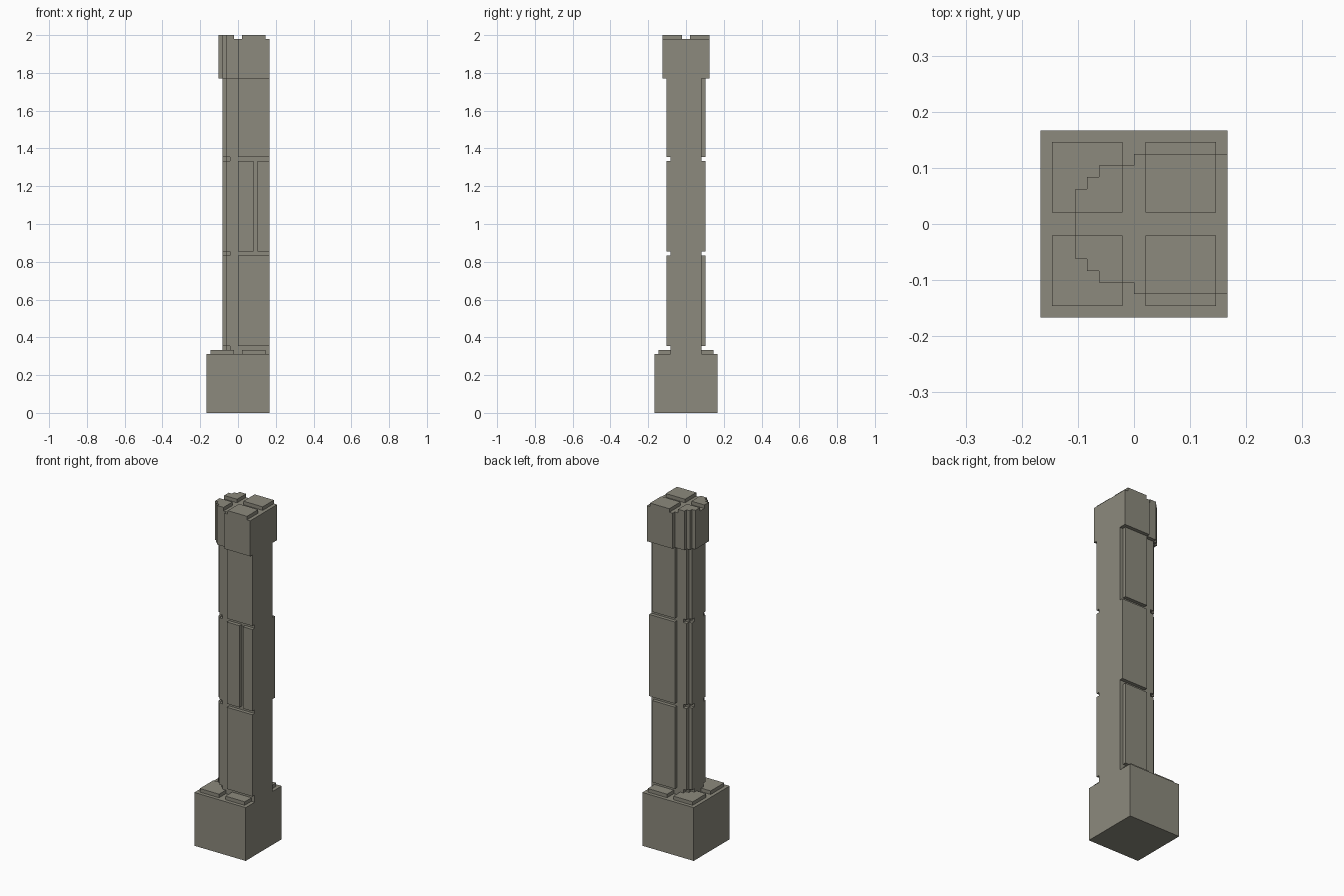
import bpy
import bmesh

U = 1 / 48  # modelling grid: every dimension is a whole number of these

cube = bpy.data.objects.get("Cube")
if cube:
    bpy.data.objects.remove(cube, do_unlink=True)

stone = bpy.data.materials.new("grey_stone")
stone.use_nodes = True
STONE = (0.262, 0.253, 0.205, 1)
stone.diffuse_color = STONE
stone.node_tree.nodes["Principled BSDF"].inputs["Base Color"].default_value = STONE


def prism(name, outline, z0, z1):
    """Extrude a flat outline from z0 to z1, in grid units."""
    bm = bmesh.new()
    face = bm.faces.new([bm.verts.new((x * U, y * U, z0 * U)) for x, y in outline])
    top = bmesh.ops.extrude_face_region(bm, geom=[face])["geom"]
    verts = [v for v in top if isinstance(v, bmesh.types.BMVert)]
    bmesh.ops.translate(bm, vec=(0, 0, (z1 - z0) * U), verts=verts)
    bmesh.ops.recalc_face_normals(bm, faces=bm.faces)
    mesh = bpy.data.meshes.new(name)
    bm.to_mesh(mesh)
    bm.free()
    mesh.materials.append(stone)
    obj = bpy.data.objects.new(name, mesh)
    bpy.context.collection.objects.link(obj)
    return obj


def box(name, x0, x1, y0, y1, z0, z1):
    return prism(name, [(x0, y0), (x1, y0), (x1, y1), (x0, y1)], z0, z1)


def stairs(steps, x_end):
    """Stepped edge: each step is (start x, half width)."""
    pts = []
    ends = [x for x, _ in steps[1:]] + [x_end]
    for (x, y), end in zip(steps, ends):
        pts += [(x, y), (end, y)]
    return pts


def stepped_column(name, steps, x_end, z0, z1):
    edge = stairs(steps, x_end)
    return prism(name, edge + [(x, -y) for x, y in reversed(edge)], z0, z1)


# Plinth with four raised corner slabs
box("plinth", -8, 8, -8, 8, 0, 15)
for sx, side in ((-1, "right"), (1, "left")):
    for sy, end in ((-1, "front"), (1, "back")):
        xs, ys = sorted((sx, sx * 7)), sorted((sy, sy * 7))
        box(f"plinth_slab_{end}_{side}", *xs, *ys, 15, 16)

# Shaft: ribbed sections separated by narrower joints
SECTIONS = {"lower": (17, 40), "middle": (41, 64), "upper": (65, 85)}
RIBBED = [(-4, 3), (-3, 4)]
JOINT = [(-4, 2), (-3, 3), (-2, 4)]
joint_start = 15
for label, (z0, z1) in SECTIONS.items():
    stepped_column(f"{label}_joint", JOINT, 8, joint_start, z0)
    stepped_column(f"{label}_shaft", RIBBED, 8, z0, z1)
    joint_start = z1

    # Front panels; the middle one is split by a vertical groove
    spans = [(0, 4), (5, 8)] if label == "middle" else [(0, 8)]
    for i, (x0, x1) in enumerate(spans):
        box(f"{label}_front_panel_{i + 1}", x0, x1, -5, -4, z0, z1)

    # Back panels; the outer two stop short of the flat side
    box(f"{label}_back_panel", 0, 8 if label == "middle" else 7, 4, 5, z0, z1)

# Capital with four raised slabs following its outline
CAP = [(-5, 3), (-4, 4), (-3, 5), (0, 6)]
stepped_column("capital", CAP, 8, 85, 95)
for s, end in ((-1, "front"), (1, "back")):
    edge = [(x, s * y) for x, y in stairs(CAP[:3], -1)]
    prism(f"capital_slab_{end}_right", edge + [(-1, s), (-5, s)], 95, 96)
    box(f"capital_slab_{end}_left", 1, 7, *sorted((s, s * 6)), 95, 96)
